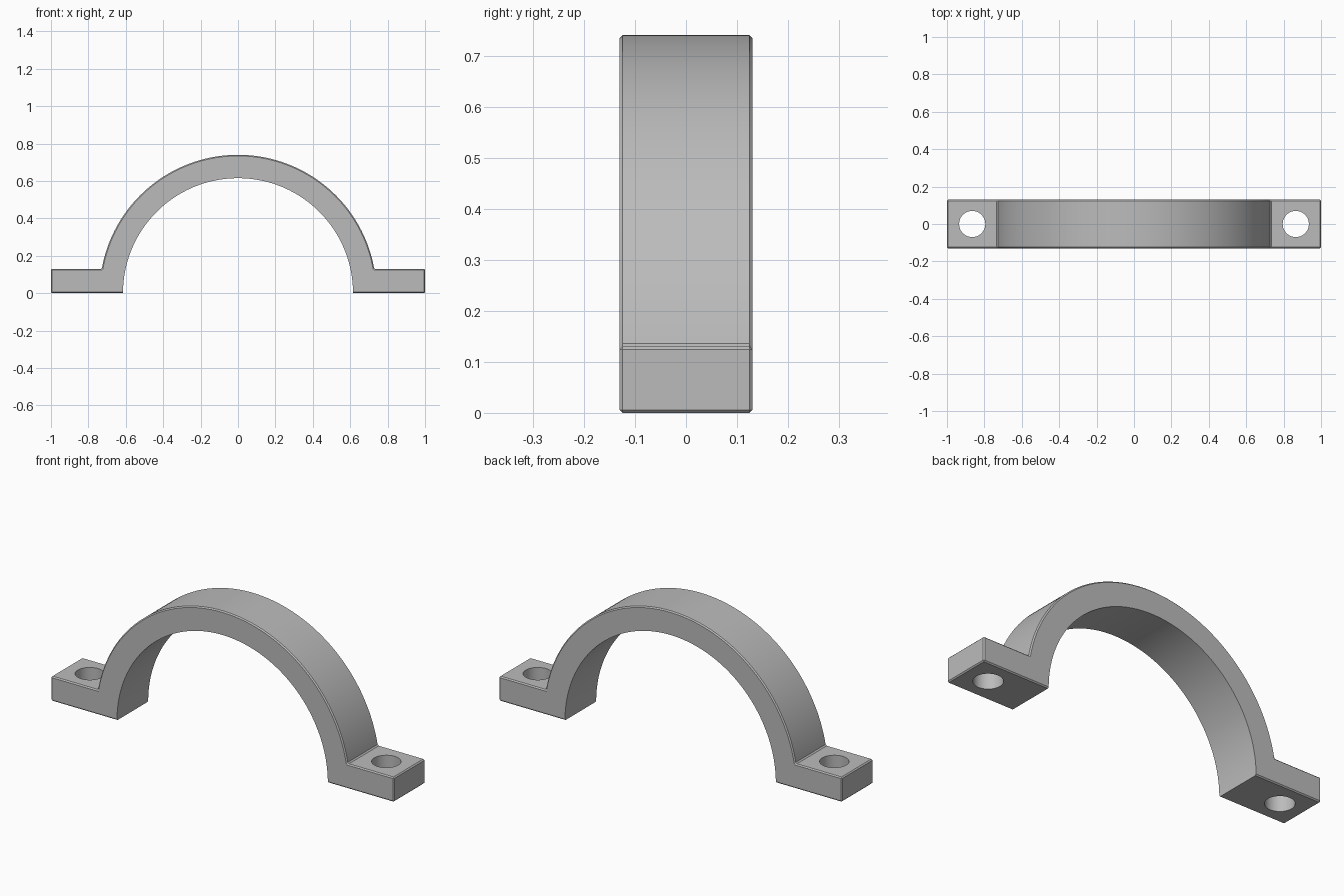
import bpy, bmesh, math

cube = bpy.data.objects.get("Cube")
if cube:
    bpy.data.objects.remove(cube, do_unlink=True)

OUTER, INNER, HALF_WIDTH, FOOT = 0.74, 0.615, 0.13, 0.13
HOLE_X, HOLE_R, CHAMFER, STEPS = 0.865, 0.07, 0.006, 96

steel = bpy.data.materials.new("grey_metal")
steel.use_nodes = True
grey = (0.5, 0.5, 0.5, 1)
steel.diffuse_color = grey
steel.node_tree.nodes["Principled BSDF"].inputs["Base Color"].default_value = grey


def arc(radius, start):
    """Points over the top from right to left."""
    sweep = math.pi - 2 * start
    angles = [start + sweep * i / STEPS for i in range(STEPS + 1)]
    return [(radius * math.cos(a), radius * math.sin(a)) for a in angles]


# Clamp outline: feet, outer arch, inner arch
outline = [(1, 0), (1, FOOT)]
outline += arc(OUTER, math.asin(FOOT / OUTER))
outline += [(-1, FOOT), (-1, 0)]
outline += arc(INNER, 0)[::-1]

bm = bmesh.new()
face = bm.faces.new([bm.verts.new((x, -HALF_WIDTH, z)) for x, z in outline])
extruded = bmesh.ops.extrude_face_region(bm, geom=[face])["geom"]
moved = [v for v in extruded if isinstance(v, bmesh.types.BMVert)]
bmesh.ops.translate(bm, verts=moved, vec=(0, 2 * HALF_WIDTH, 0))
if not any(abs(f.normal.y) > 0.9 and f.calc_center_median().y < 0 for f in bm.faces):
    bm.faces.new([v for v in bm.verts if v.co.y < 0])
bmesh.ops.recalc_face_normals(bm, faces=bm.faces)


def on_bore(edge):
    return all(abs(math.hypot(v.co.x, v.co.z) - INNER) < 0.001 for v in edge.verts)


# Small chamfer on every sharp edge outside the bore
sharp = [e for e in bm.edges
         if e.calc_face_angle(0) > math.radians(40) and not on_bore(e)]
bmesh.ops.bevel(bm, geom=sharp, offset=CHAMFER, offset_type='OFFSET',
                segments=1, profile=0.5, affect='EDGES', clamp_overlap=False)
mesh = bpy.data.meshes.new("pipe_clamp")
bm.to_mesh(mesh)
bm.free()
clamp = bpy.data.objects.new("pipe_clamp", mesh)
bpy.context.collection.objects.link(clamp)
mesh.materials.append(steel)

# Screw holes through both feet
for side, name in ((1, "left"), (-1, "right")):
    bpy.ops.mesh.primitive_cylinder_add(vertices=64, radius=HOLE_R, depth=1,
                                        location=(side * HOLE_X, 0, 0))
    cutter = bpy.context.object
    cutter.name = name + "_hole_cutter"
    cutter.data.materials.append(steel)
    cutter.hide_render = True
    cutter.hide_set(True)
    cut = clamp.modifiers.new(name + "_hole", 'BOOLEAN')
    cut.operation = 'DIFFERENCE'
    cut.solver = 'EXACT'
    cut.object = cutter

# Bake the holes in, then drop the cutters
bpy.context.view_layer.update()
bpy.ops.object.select_all(action='DESELECT')
bpy.context.view_layer.objects.active = clamp
clamp.select_set(True)
for modifier in list(clamp.modifiers):
    cutter = modifier.object
    bpy.ops.object.modifier_apply(modifier=modifier.name)
    bpy.data.objects.remove(cutter, do_unlink=True)
bpy.ops.object.shade_smooth_by_angle(angle=math.radians(25))
